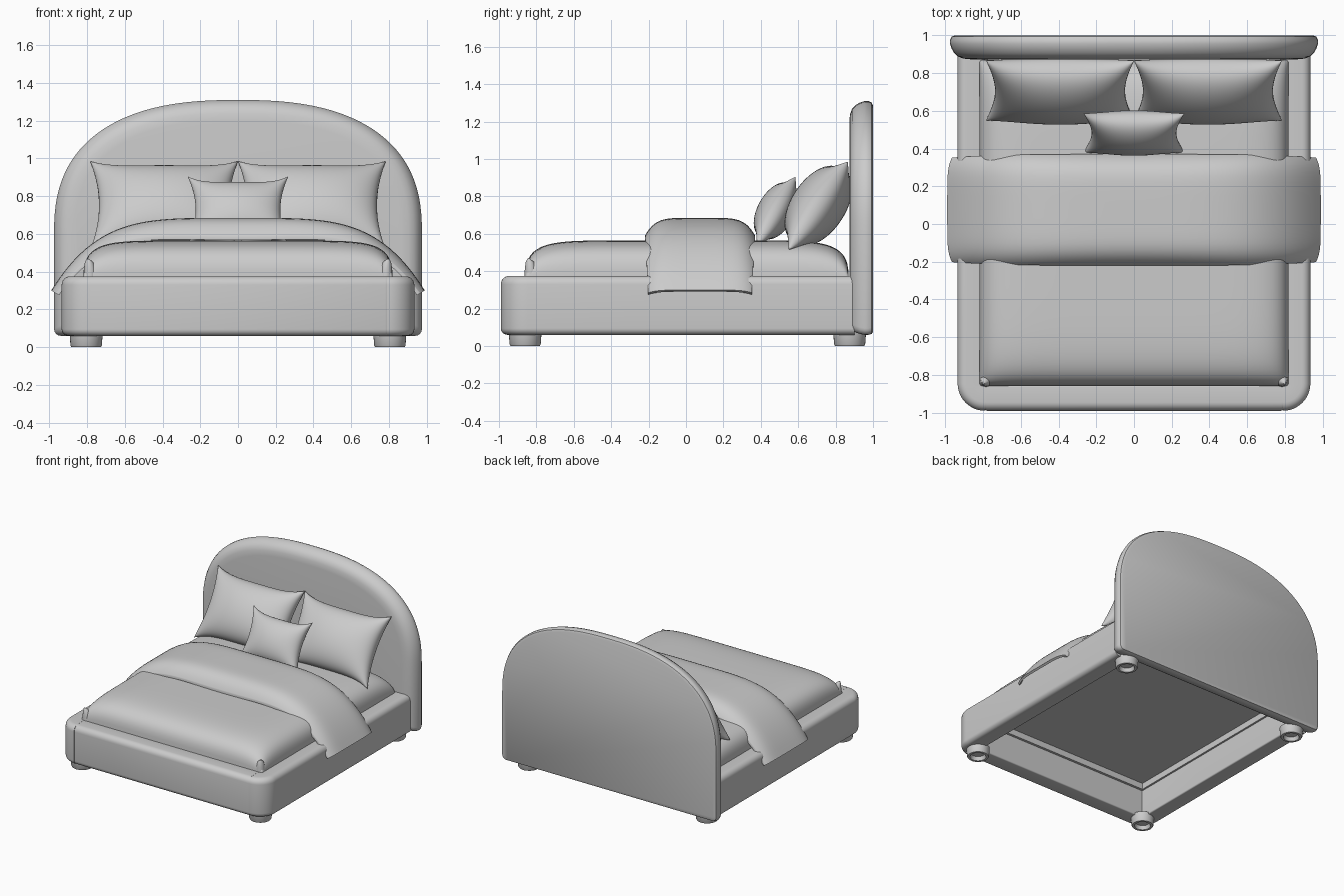
import bpy, bmesh
from math import sin, cos, pi, radians, copysign, hypot

if "Cube" in bpy.data.objects:
    bpy.data.objects.remove(bpy.data.objects["Cube"])

GREY = (0.6, 0.6, 0.6, 1)
fabric = bpy.data.materials.new("light_grey_fabric")
fabric.use_nodes = True
fabric.diffuse_color = GREY
for node in fabric.node_tree.nodes:
    if node.type == 'BSDF_PRINCIPLED':
        node.inputs["Base Color"].default_value = GREY
        node.inputs["Roughness"].default_value = 0.8


def finish(name, bm, angle=40):
    bmesh.ops.remove_doubles(bm, verts=bm.verts, dist=0.0001)
    bmesh.ops.recalc_face_normals(bm, faces=bm.faces)
    mesh = bpy.data.meshes.new(name)
    bm.to_mesh(mesh)
    bm.free()
    mesh.materials.append(fabric)
    mesh.polygons.foreach_set("use_smooth", [True] * len(mesh.polygons))
    mesh.set_sharp_from_angle(angle=radians(angle))
    obj = bpy.data.objects.new(name, mesh)
    bpy.context.collection.objects.link(obj)
    return obj


def skin(bm, rows, closed):
    """Quads between successive rows of points."""
    grid = [[bm.verts.new(p) for p in row] for row in rows]
    n = len(rows[0])
    for a, b in zip(grid, grid[1:]):
        for i in range(n if closed else n - 1):
            j = (i + 1) % n
            bm.faces.new((a[i], a[j], b[j], b[i]))
    return grid


def loft(name, rows, angle=40):
    """Closed loops skinned together and capped at both ends."""
    bm = bmesh.new()
    grid = skin(bm, rows, True)
    bm.faces.new(grid[0])
    bm.faces.new(grid[-1])
    return finish(name, bm, angle)


def steps(n):
    """Samples from -1 to 1, denser toward the ends."""
    return [sin(pi / 2 * (2 * i / n - 1)) for i in range(n + 1)]


def cushion(name, place, n=32):
    """Two sheets, place(u, v, side), joined at the rim."""
    bm = bmesh.new()
    for side in (1, -1):
        skin(bm, [[place(u, v, side) for u in steps(n)] for v in steps(n)], False)
    return finish(name, bm, 60)


# Headboard: arched outline lofted from flat back to rounded front
def arch(inset, y):
    w, h, base = 0.975 - inset, 0.71 - inset, 0.06 + inset * 0.6
    pts = []
    for i in range(65):
        a = pi * i / 64
        c, s = cos(a), sin(a)
        pts.append((copysign(abs(c) ** 0.8, c) * w, y, 0.6 + h * abs(s) ** 0.8))
    for sx in (-1, 1):
        corner = [(sx * (w - 0.035 * (1 - cos(a))), y, base + 0.035 * (1 - sin(a)))
                  for a in (0, pi / 8, pi / 4, 3 * pi / 8, pi / 2)]
        pts += corner if sx < 0 else corner[::-1]
    return pts


loft("headboard", [arch(i, y) for i, y in (
    (0.025, 1.0), (0.008, 0.993), (0, 0.975), (0, 0.955), (0.008, 0.93),
    (0.022, 0.906), (0.042, 0.888), (0.07, 0.877), (0.11, 0.873))])


# Rails: rounded cross-section as (outward, height) pairs
def rail_section(depth=0.145, low=0.06, high=0.375):
    pts = []
    corners = ((depth, low, 0.035, -1, 1), (depth, high, 0.045, -1, -1),
               (0, high, 0.02, 1, -1), (0, low, 0.01, 1, 1))
    for k, (o, z, r, so, sz) in enumerate(corners):
        for i in range(7):
            a = pi / 2 * (k - 1 + i / 6)
            pts.append((o + so * r + r * cos(a), z + sz * r + r * sin(a)))
    return pts


SECTION = rail_section()
IN_X, IN_Y = 0.79, -0.845
for sx, label in ((1, "left"), (-1, "right")):
    stations = [(0.9, 0), (0.4, 0), (-0.2, 0)]
    stations += [(IN_Y, pi / 2 * i / 12) for i in range(13)]
    rows = [[(sx * (IN_X + o * cos(a)), y - o * sin(a), z) for o, z in SECTION]
            for y, a in stations]
    loft(label + "_side_rail", rows)
loft("front_rail", [[(x, IN_Y - o * k, z) for o, z in SECTION]
                    for x, k in ((-0.789, 0.975), (-0.78, 1), (0.78, 1), (0.789, 0.975))])

# Support ledges under the mattress
for sx, label in ((1, "left"), (-1, "right")):
    loft(label + "_ledge", [[(sx * (0.795 - d), y, z) for d, z in
                            ((0, 0.29), (0.02, 0.29), (0.02, 0.36), (0, 0.36))]
                           for y in (-0.84, 0.88)])
loft("front_ledge", [[(x, IN_Y + d, z) for d, z in
                      ((0, 0.29), (0.02, 0.29), (0.02, 0.36), (0, 0.36))]
                     for x in (-0.79, 0.79)])

# Feet: tapered rounds with a recessed underside
for sx, side in ((1, "left"), (-1, "right")):
    for y, end in ((-0.86, "front"), (0.875, "back")):
        rings = ((0.05, 0.03), (0.06, 0.0), (0.078, 0.0), (0.083, 0.008), (0.088, 0.075))
        loft(f"{end}_{side}_foot",
             [[(sx * 0.805 + r * cos(pi * i / 16), y + r * sin(pi * i / 16), z)
               for i in range(32)] for r, z in rings])


# Mattress: softly crowned top on a flat base
def mattress_point(u, v, side):
    puff = max(0, (1 - u ** 8) * (1 - v ** 8)) ** 0.3
    z = 0.34 + (0.225 * puff if side > 0 else 0)
    return (0.82 * u, 0.005 + 0.865 * v, z)


cushion("mattress", mattress_point, 48)

# Tucked cover folds at the foot corners
for sx, label in ((1, "left"), (-1, "right")):
    loft(label + "_corner_fold",
         [[(sx * (0.785 + lean + r * cos(pi * i / 6)), -0.83 - lean + r * sin(pi * i / 6), z)
           for i in range(12)]
          for r, z, lean in ((0.035, 0.34, 0), (0.032, 0.41, 0), (0.022, 0.45, 0.005),
                             (0.006, 0.468, 0.012))])


# Throw blanket: domed strip that drapes over both sides, edges rolled down
def blanket_loop(u):
    a = abs(u)
    slope = -copysign(1.63 * a ** 3.2, u)
    length = hypot(slope, 1)
    nx, nz = -slope / length, 1 / length
    x, z = 0.99 * u, 0.30 + 0.385 * (1 - a ** 4.2)
    drop = 0.03 + 0.07 * (1 - u * u)

    def at(t, extra):
        d = drop * abs(t) ** 6 + extra
        return (x - nx * d, 0.075 + 0.295 * t * (1 - 0.06 * a ** 4), z - nz * d)
    ts = steps(24)
    return [at(t, 0) for t in ts] + [at(t, 0.018) for t in reversed(ts)]


loft("throw_blanket", [blanket_loop(-1 + i / 32) for i in range(65)], 60)


# Pillows: pinched corners, leaning between a bottom and a top (y, z) point
def pillow(name, x0, half_w, bottom, top, thick, pinch_x, pinch_z):
    dy, dz = (top[0] - bottom[0]) / 2, (top[1] - bottom[1]) / 2
    size = hypot(dy, dz)
    ny, nz = -dz / size, dy / size
    cy, cz = (top[0] + bottom[0]) / 2, (top[1] + bottom[1]) / 2

    def place(u, v, side):
        w = u * (1 - pinch_x * (1 - v * v))
        h = v * (1 - pinch_z * (1 - u ** 4))
        t = side * thick * max(0, (1 - u * u) * (1 - v * v)) ** 0.45
        return (x0 + half_w * w, cy + dy * h + ny * t, cz + dz * h + nz * t)
    cushion(name, place)


for sx, label in ((1, "left"), (-1, "right")):
    pillow(label + "_pillow", sx * 0.392, 0.392, (0.55, 0.515), (0.865, 0.985), 0.145, 0.12, 0.17)
pillow("small_pillow", 0, 0.267, (0.38, 0.54), (0.585, 0.905), 0.1, 0.16, 0.22)
